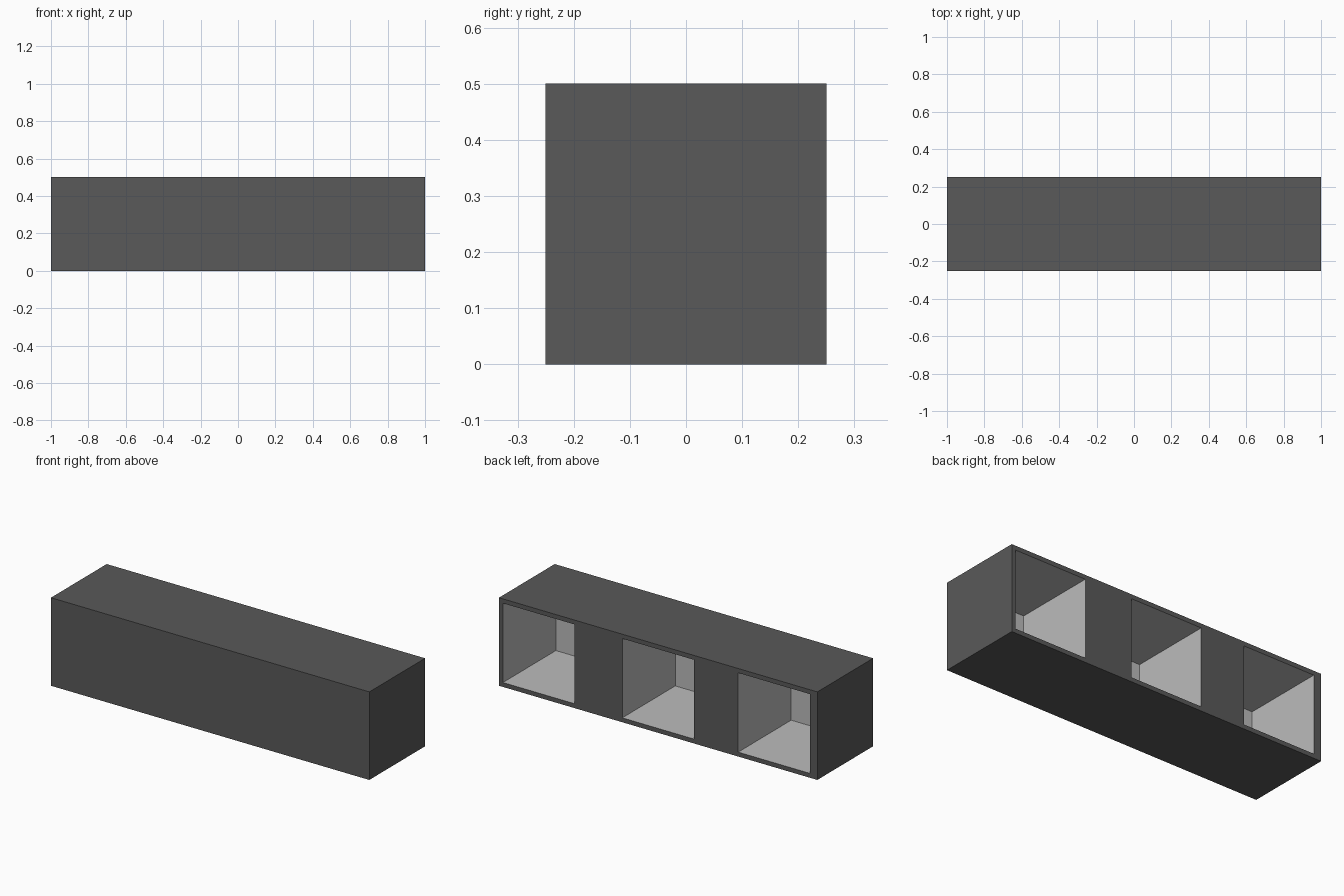
import bpy

if "Cube" in bpy.data.objects:
    bpy.data.objects.remove(bpy.data.objects["Cube"])


def make_material(name, value):
    mat = bpy.data.materials.new(name)
    mat.diffuse_color = (value, value, value, 1)
    mat.use_nodes = True
    mat.node_tree.nodes["Principled BSDF"].inputs["Base Color"].default_value = mat.diffuse_color
    return mat


def box(name, x, y, z, mat):
    bpy.ops.mesh.primitive_cube_add(
        size=1, location=[(a + b) / 2 for a, b in (x, y, z)])
    obj = bpy.context.object
    obj.name = name
    obj.scale = [b - a for a, b in (x, y, z)]
    bpy.ops.object.transform_apply(location=False, rotation=False, scale=True)
    obj.data.materials.append(mat)
    return obj


dark = make_material("dark_shell", 0.1)
light = make_material("light_lining", 0.5)

# Long cabinet body
cabinet = box("cabinet", (-1, 1), (-0.25, 0.25), (0, 0.5), dark)
cabinet.data.materials.append(light)

# Three square compartments opening to the back, lined in a lighter tone
for i, cx in enumerate((-0.728, 0, 0.75)):
    cutter = box(f"compartment_cutter_{i + 1}", (cx - 0.225, cx + 0.225),
                 (-0.225, 0.3), (0.025, 0.475), light)
    cutter.hide_render = True
    cutter.display_type = 'WIRE'
    cut = cabinet.modifiers.new(f"compartment_{i + 1}", 'BOOLEAN')
    cut.operation = 'DIFFERENCE'
    cut.solver = 'EXACT'
    cut.material_mode = 'TRANSFER'
    cut.object = cutter
